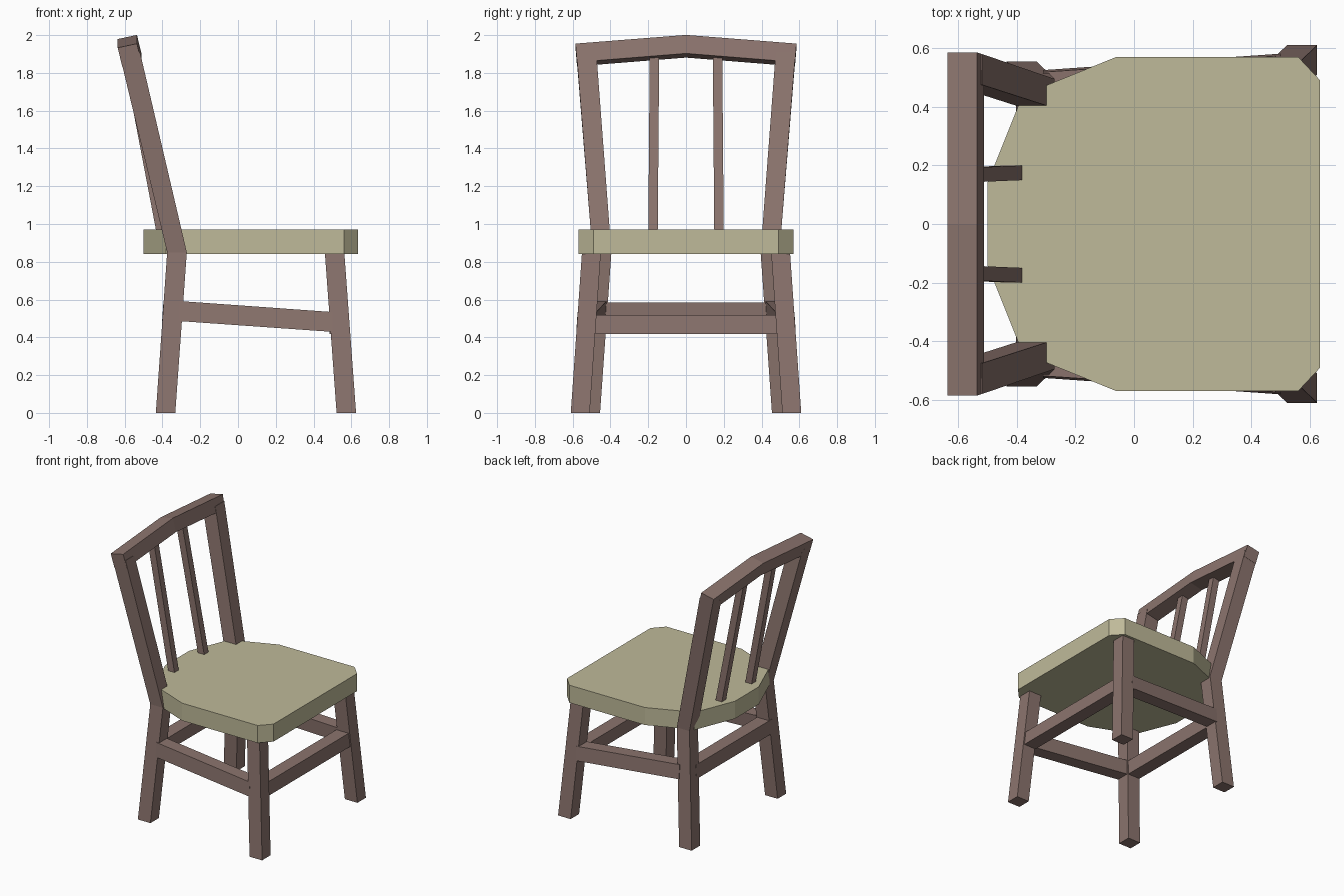
import bpy, bmesh

if "Cube" in bpy.data.objects:
    bpy.data.objects.remove(bpy.data.objects["Cube"])


def material(name, rgb):
    m = bpy.data.materials.new(name)
    m.diffuse_color = (*rgb, 1)
    m.use_nodes = True
    m.node_tree.nodes["Principled BSDF"].inputs["Base Color"].default_value = m.diffuse_color
    return m


WOOD = material("wood", (0.26, 0.175, 0.155))
CUSHION = material("cushion", (0.52, 0.49, 0.32))


def loft(name, rings, mat=WOOD, mirror=False):
    """Skin matching cross-sections and cap both ends."""
    bm = bmesh.new()
    loops = [[bm.verts.new(p) for p in ring] for ring in rings]
    n = len(loops[0])
    for a, b in zip(loops, loops[1:]):
        for i in range(n):
            j = (i + 1) % n
            bm.faces.new((a[i], a[j], b[j], b[i]))
    bm.faces.new(loops[0])
    bm.faces.new(loops[-1])
    bmesh.ops.recalc_face_normals(bm, faces=bm.faces)
    me = bpy.data.meshes.new(name)
    bm.to_mesh(me)
    bm.free()
    me.materials.append(mat)
    ob = bpy.data.objects.new(name, me)
    bpy.context.collection.objects.link(ob)
    if mirror:
        mod = ob.modifiers.new("mirror", 'MIRROR')
        mod.use_axis = (False, True, False)
        mod.use_mirror_merge = False
    return ob


def flat(x0, x1, y0, y1, z, dz=0.0):
    """Horizontal section; dz raises the front (x1) edge."""
    return [(x0, y0, z), (x1, y0, z + dz), (x1, y1, z + dz), (x0, y1, z)]


# seat: half outline mirrored into a full one
half = [(0.635, 0.49), (0.56, 0.57), (-0.06, 0.57), (-0.38, 0.44), (-0.50, 0.14)]
outline = half + [(x, -y) for x, y in reversed(half)]
loft("seat", [[(x, y, z) for x, y in outline] for z in (0.84, 0.97)], CUSHION)

# splayed front legs
loft("front_leg", [flat(0.522, 0.625, 0.51, 0.61, 0),
                   flat(0.459, 0.562, 0.45, 0.55, 0.86)], mirror=True)

# rear legs bend at the seat and carry on as back posts
loft("rear_leg_and_post", [flat(-0.435, -0.332, 0.455, 0.555, 0),
                           flat(-0.375, -0.271, 0.395, 0.495, 0.85),
                           flat(-0.625, -0.519, 0.475, 0.58, 1.89, 0.02)], mirror=True)


# arched top rail, tilted with the back
def rail(y_top, y_low, rise):
    return [(-0.637, y_top, 1.933 + rise), (-0.535, y_top, 1.955 + rise),
            (-0.511, y_low, 1.857 + rise), (-0.613, y_low, 1.835 + rise)]


loft("top_rail", [rail(-0.585, -0.577, 0), rail(0, 0, 0.046), rail(0.585, 0.577, 0)])

# two back spindles
loft("back_spindle", [flat(-0.425, -0.373, 0.15, 0.20, 0.92),
                      flat(-0.612, -0.56, 0.142, 0.192, 1.90)], mirror=True)


# side stretchers, sloping down to the front
def side_section(x, y0, y1, z0, z1):
    return [(x, y0 + 0.007, z0), (x, y1 + 0.007, z0), (x, y1, z1), (x, y0, z1)]


loft("side_stretcher", [side_section(-0.31, 0.42, 0.518, 0.486, 0.592),
                        side_section(0.50, 0.475, 0.574, 0.429, 0.534)], mirror=True)


# cross stretchers, leaning with the legs
def cross(name, x, lean, y, z0, z1):
    loft(name, [[(x, s, z0), (x + 0.1, s, z0), (x + 0.1 + lean, s, z1), (x + lean, s, z1)]
                for s in (-y, y)])


cross("front_stretcher", 0.485, -0.007, 0.50, 0.418, 0.518)
cross("rear_stretcher", -0.402, 0.007, 0.45, 0.484, 0.585)
